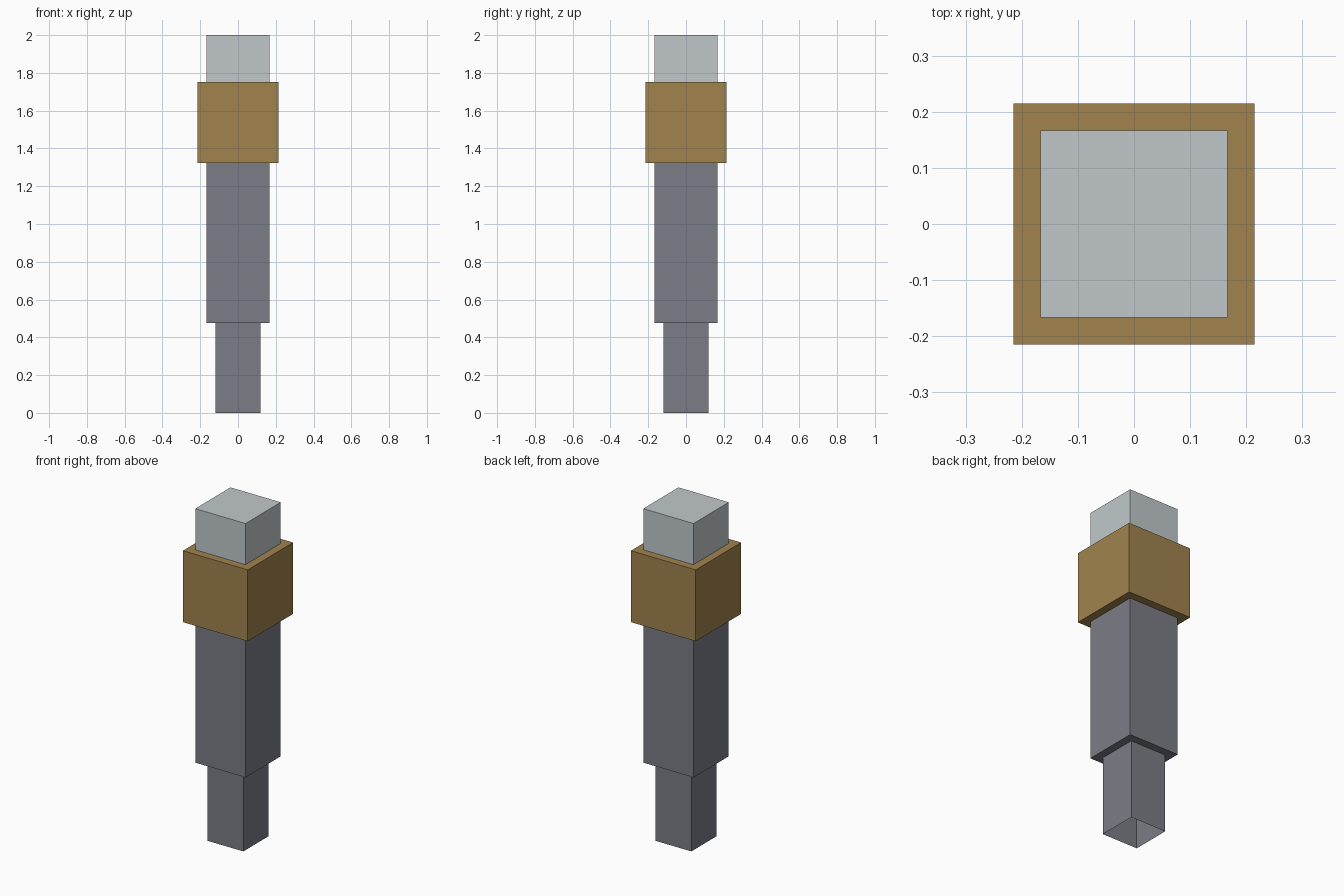
import bpy
import bmesh

if "Cube" in bpy.data.objects:
    bpy.data.objects.remove(bpy.data.objects["Cube"])


def material(name, rgb):
    mat = bpy.data.materials.new(name)
    mat.diffuse_color = (*rgb, 1.0)
    mat.use_nodes = True
    mat.node_tree.nodes["Principled BSDF"].inputs["Base Color"].default_value = mat.diffuse_color
    return mat


def block(name, half, z0, z1, mat, open_bottom=False):
    """Square block centred on the z axis, optionally without its bottom face."""
    bm = bmesh.new()
    bmesh.ops.create_cube(bm, size=1.0)
    for v in bm.verts:
        v.co = (v.co.x * 2 * half, v.co.y * 2 * half, z0 + (v.co.z + 0.5) * (z1 - z0))
    if open_bottom:
        bm.normal_update()
        down = [f for f in bm.faces if f.normal.z < -0.9]
        bmesh.ops.delete(bm, geom=down, context='FACES')
    mesh = bpy.data.meshes.new(name)
    bm.to_mesh(mesh)
    bm.free()
    mesh.materials.append(mat)
    obj = bpy.data.objects.new(name, mesh)
    bpy.context.collection.objects.link(obj)
    return obj


grey = material("slate grey", (0.198, 0.202, 0.24))
bronze = material("bronze", (0.356, 0.227, 0.076))
pale = material("pale silver", (0.533, 0.584, 0.597))

# Hollow stem, open underneath
block("lower_stem", 0.119, 0.0, 0.475, grey, open_bottom=True)
# Main shaft
block("shaft", 0.167, 0.475, 1.324, grey)
# Wide collar
block("collar", 0.215, 1.324, 1.753, bronze)
# Top tip
block("tip", 0.167, 1.753, 2.0, pale)
